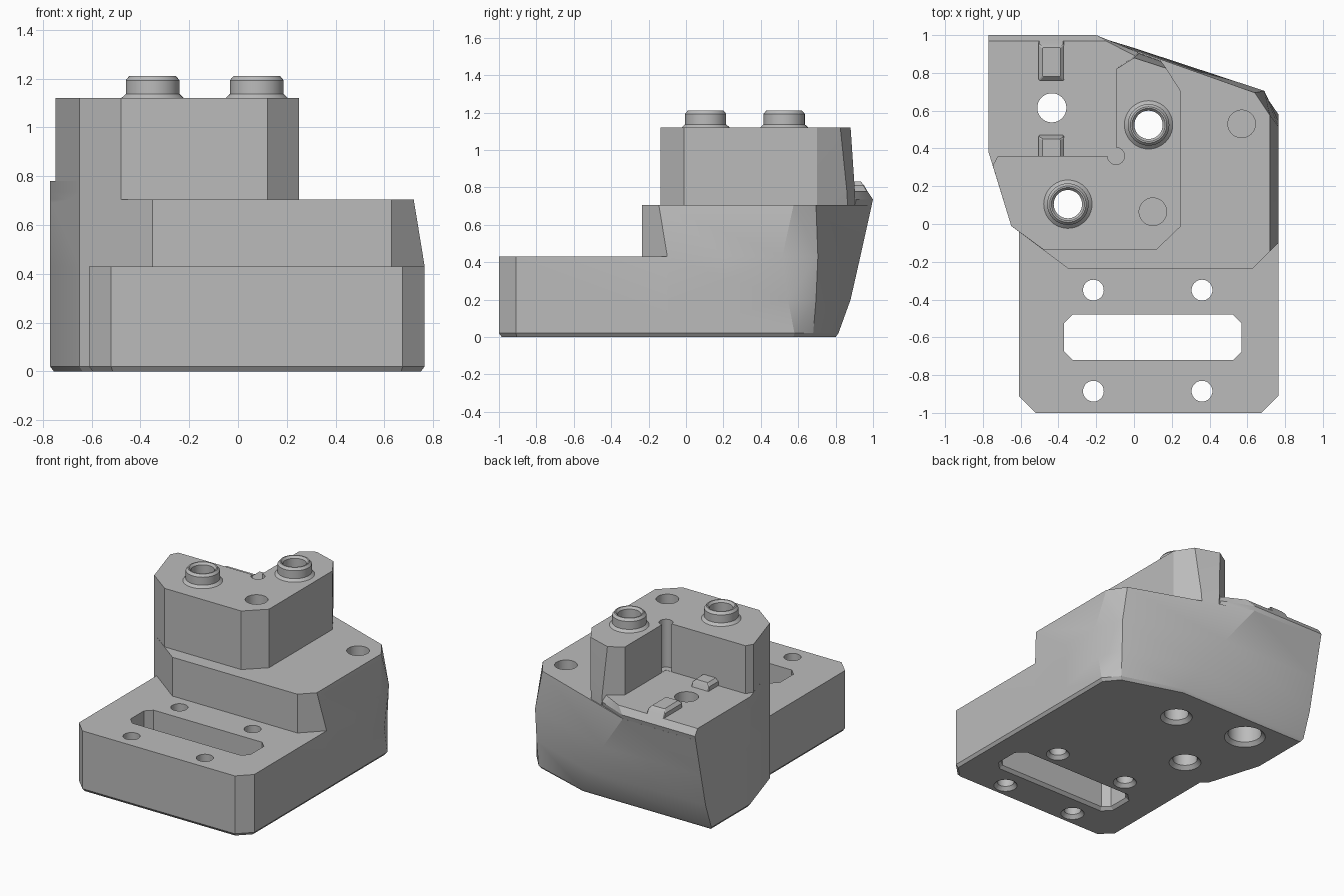
import bpy, bmesh, math
from mathutils import Vector

if "Cube" in bpy.data.objects:
    bpy.data.objects.remove(bpy.data.objects["Cube"], do_unlink=True)

grey = bpy.data.materials.new("machined_grey")
grey.use_nodes = True
grey.diffuse_color = (0.5, 0.5, 0.5, 1)
grey.node_tree.nodes["Principled BSDF"].inputs["Base Color"].default_value = (0.5, 0.5, 0.5, 1)


def circle(x, y, r, n=40):
    return [(x + r * math.cos(math.tau * i / n), y + r * math.sin(math.tau * i / n)) for i in range(n)]


def inset(pts, d):
    """Offset a counter-clockwise outline inwards by d."""
    out = []
    for i, p in enumerate(pts):
        p, a, b = Vector(p), Vector(pts[i - 1]), Vector(pts[(i + 1) % len(pts)])
        u, v = (p - a).normalized(), (b - p).normalized()
        n = Vector((-u.y, u.x)) + Vector((-v.y, v.x))
        out.append(tuple(p + n * (d / (1 + u.dot(v)))))
    return out


def chamfered_box(x0, x1, y0, y1, c):
    return [(x0 + c, y0), (x1 - c, y0), (x1, y0 + c), (x1, y1 - c),
            (x1 - c, y1), (x0 + c, y1), (x0, y1 - c), (x0, y0 + c)]


def loft(name, sections):
    """Solid through matching outlines, given as (z, outline)."""
    bm = bmesh.new()
    rings = [[bm.verts.new((x, y, z)) for x, y in pts] for z, pts in sections]
    n = len(rings[0])
    for low, high in zip(rings, rings[1:]):
        for i in range(n):
            j = (i + 1) % n
            bm.faces.new((low[i], low[j], high[j], high[i]))
    bm.faces.new(rings[0][::-1])
    bm.faces.new(rings[-1])
    bmesh.ops.triangulate(bm, faces=[f for f in bm.faces if len(f.verts) == 4])
    bmesh.ops.recalc_face_normals(bm, faces=bm.faces)
    mesh = bpy.data.meshes.new(name)
    bm.to_mesh(mesh)
    bm.free()
    mesh.materials.append(grey)
    ob = bpy.data.objects.new(name, mesh)
    bpy.context.collection.objects.link(ob)
    return ob


def boolean(target, tool, operation):
    mod = target.modifiers.new(operation.lower(), "BOOLEAN")
    mod.operation, mod.solver, mod.object = operation, "EXACT", tool
    bpy.context.view_layer.objects.active = target
    bpy.ops.object.modifier_apply(modifier=mod.name)
    bpy.data.objects.remove(tool, do_unlink=True)


# Main body: outline changes with height, the back flares outwards
def body_outline(right, corner_a, corner_b, kink, back):
    return [(-0.35, -0.235), (0.63, -0.235), (right, -0.865 + right), corner_a, corner_b,
            kink, (-0.77, back), (-0.77, 0.38), (-0.65, -0.01)]


foot = body_outline(0.765, (0.765, 0.58), (0.68, 0.68), (0.25, 0.815), 0.815)
block = loft("fixture_block", [
    (0, inset(foot, 0.015)),
    (0.02, foot),
    (0.2, body_outline(0.765, (0.765, 0.545), (0.685, 0.695), (0.15, 0.88), 0.88)),
    (0.43, body_outline(0.765, (0.765, 0.515), (0.69, 0.705), (0, 0.932), 0.932)),
    (0.705, body_outline(0.72, (0.72, 0.575), (0.64, 0.695), (-0.2, 0.993), 0.993))])

# Front mounting plate
plate = chamfered_box(-0.61, 0.765, -1, 0.3, 0.09)
boolean(block, loft("front_plate", [(0, inset(plate, 0.015)), (0.02, plate), (0.43, plate)]), "UNION")


# Raised floor with a bevelled back edge
def floor_outline(back, kink, end):
    return [(-0.77, 0.38), (-0.65, -0.01), (0.1, 0), (0.2, 0.6), end, (kink, back), (-0.77, back)]


boolean(block, loft("raised_floor", [
    (0.69, floor_outline(0.989, -0.2, (0.02, 0.9))),
    (0.735, floor_outline(1, -0.2, (0.02, 0.91))),
    (0.78, floor_outline(0.97, -0.15, (0, 0.893)))]), "UNION")


# L-shaped tower with a leaning back facet
def tower_outline(back_left, back_right):
    return [(-0.748, 0.31), (-0.65, -0.01), (-0.48, -0.135), (0.12, -0.135), (0.25, -0.01),
            (0.25, 0.70), back_right, back_left, (-0.095, 0.82), (-0.095, 0.36), (-0.72, 0.36)]


boolean(block, loft("tower", [
    (0.68, tower_outline((0.03, 0.905), (0.14, 0.865))),
    (0.78, tower_outline((0.025, 0.903), (0.145, 0.86))),
    (1.12, tower_outline((0, 0.88), (0.17, 0.825)))]), "UNION")

# Locating pads on the raised floor
for y0, y1, t0, t1 in ((0.76, 0.97, 0.78, 0.935), (0.34, 0.47, 0.34, 0.45)):
    low = chamfered_box(-0.505, -0.37, y0, y1, 0.005)
    boolean(block, loft("locating_pad", [
        (0.76, low), (0.78, low), (0.81, chamfered_box(-0.505, -0.37, y0, (y1 + t1) / 2, 0.005)),
        (0.83, chamfered_box(-0.485, -0.39, t0, t1, 0.005))]), "UNION")

# Bushings standing on the tower
bushings = ((0.077, 0.525), (-0.35, 0.105))
for x, y in bushings:
    rings = ((1.1, 0.128), (1.12, 0.128), (1.137, 0.11), (1.193, 0.11), (1.21, 0.096))
    boolean(block, loft("bushing", [(z, circle(x, y, r)) for z, r in rings]), "UNION")


# Drilled holes: (height, radius) steps
def drill(x, y, steps):
    boolean(block, loft("drill_cutter", [(z, circle(x, y, r)) for z, r in steps]), "DIFFERENCE")


for x, y in bushings:
    drill(x, y, ((-0.01, 0.115), (0.025, 0.08), (0.9, 0.075), (1.195, 0.075), (1.215, 0.092)))
for x in (-0.215, 0.36):
    for y in (-0.35, -0.885):
        drill(x, y, ((-0.01, 0.085), (0.025, 0.055), (0.5, 0.055)))
drill(-0.435, 0.615, ((-0.01, 0.145), (0.025, 0.11), (0.4, 0.11), (0.401, 0.077), (0.9, 0.077)))
drill(0.57, 0.53, ((0.4, 0.073), (0.8, 0.073)))
drill(0.1, 0.065, ((0.8, 0.073), (1.2, 0.073)))
drill(-0.095, 0.36, ((0.781, 0.045), (1.2, 0.045)))

# Long slot through the front plate
slot = chamfered_box(-0.37, 0.57, -0.72, -0.48, 0.045)
boolean(block, loft("slot_cutter", [(-0.01, inset(slot, -0.03)), (0.02, slot), (0.5, slot)]), "DIFFERENCE")

# Smooth the holes and the flared back, keep the edges crisp
for ob in bpy.context.selected_objects:
    ob.select_set(False)
block.select_set(True)
bpy.context.view_layer.objects.active = block
bpy.ops.object.shade_smooth_by_angle(angle=math.radians(22))
